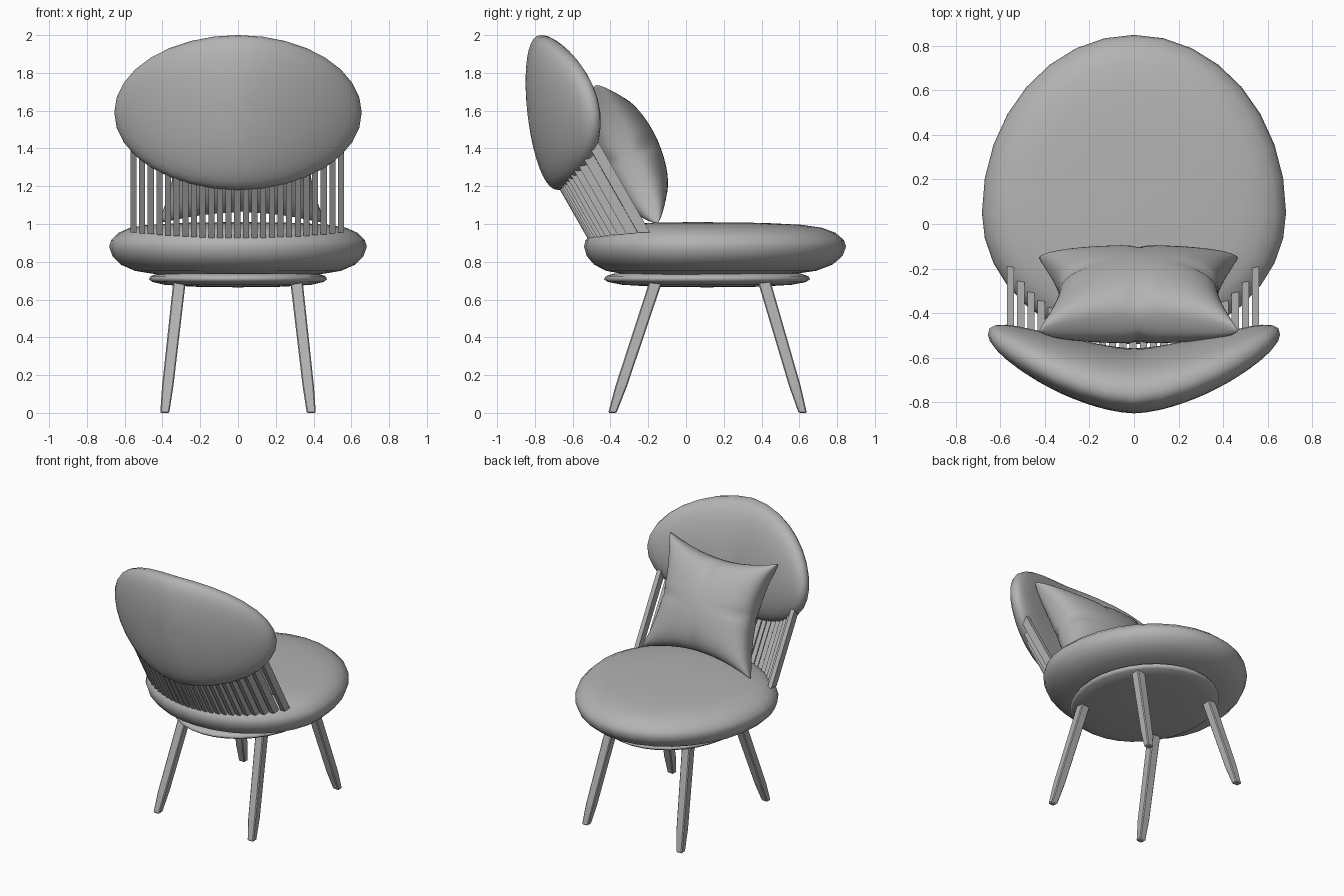
import bpy, bmesh, math
from mathutils import Vector, Matrix

if "Cube" in bpy.data.objects:
    bpy.data.objects.remove(bpy.data.objects["Cube"])

grey = bpy.data.materials.new("mid_grey")
grey.diffuse_color = (.45, .45, .45, 1)
grey.use_nodes = True
grey.node_tree.nodes["Principled BSDF"].inputs["Base Color"].default_value = grey.diffuse_color


def finish(bm, name, smooth=True):
    bmesh.ops.recalc_face_normals(bm, faces=bm.faces[:])
    me = bpy.data.meshes.new(name)
    bm.to_mesh(me)
    bm.free()
    me.materials.append(grey)
    if smooth:
        for p in me.polygons:
            p.use_smooth = True
    ob = bpy.data.objects.new(name, me)
    bpy.context.collection.objects.link(ob)
    return ob


def loft(bm, rings):
    """Skin a list of closed rings and cap both ends."""
    rows = [[bm.verts.new(p) for p in r] for r in rings]
    n = len(rows[0])
    for a, b in zip(rows, rows[1:]):
        for i in range(n):
            j = (i + 1) % n
            bm.faces.new((a[i], a[j], b[j], b[i]))
    bm.faces.new(rows[0][::-1])
    bm.faces.new(rows[-1])


def oval(name, profile, rx, y_mid, y_front, y_back, n=32):
    """Egg-shaped disc from a (radius fraction, z) profile."""
    bm = bmesh.new()
    rings = []
    for r, z in profile:
        ring = []
        for i in range(n):
            a = 2 * math.pi * i / n
            ry = (y_front - y_mid) if math.sin(a) > 0 else (y_mid - y_back)
            ring.append((rx * r * math.cos(a), y_mid + ry * r * math.sin(a), z))
        rings.append(ring)
    loft(bm, rings)
    return finish(bm, name)


def bar(name, stations, bevel):
    """Rectangular bar through (centre, half width x, half depth y) stations."""
    bm = bmesh.new()
    loft(bm, [[(c[0] + sx * hx, c[1] + sy * hy, c[2])
               for sx, sy in ((-1, -1), (1, -1), (1, 1), (-1, 1))]
              for c, hx, hy in stations])
    ob = finish(bm, name, False)
    if bevel:
        m = ob.modifiers.new("bevel", 'BEVEL')
        m.width = bevel
        m.segments = 1
    return ob


# Padded seat
oval("seat", [(.04, .73), (.4, .73), (.62, .732), (.8, .752), (.91, .785), (.975, .83),
              (1, .88), (.985, .915), (.93, .953), (.84, .98), (.7, .996),
              (.45, 1.006), (.04, 1.01)], .682, .05, .848, -.54)

# Thin dished plate under the seat
oval("under_plate", [(.04, .665), (.5, .668), (.82, .678), (.96, .693), (1, .708),
                     (.98, .724), (.9, .738), (.5, .745)], .472, .11, .658, -.435)

# Four splayed legs with tapered feet
for side, sx in (("left", -1), ("right", 1)):
    for end, y0, y1 in (("front", -.155, -.39), ("back", .41, .618)):
        top, foot = Vector((sx * .308, y0, .71)), Vector((sx * .388, y1, 0))
        bar(f"{end}_{side}_leg", [(top, .033, .034),
                                  (top.lerp(foot, .8), .030, .031),
                                  (foot, .024, .022)], .006)

# Curved, padded backrest
bm = bmesh.new()
bmesh.ops.create_uvsphere(bm, u_segments=32, v_segments=20, radius=1,
                          matrix=Matrix.Rotation(math.pi / 2, 4, 'X'))
for v in bm.verts:
    x, y, z = v.co
    t = math.copysign(abs(y) ** .85, y) * (.12 if y < 0 else .155)
    v.co = (.655 * x, -.72 - .045 * z + .225 * abs(x) ** 1.6 + t, 1.59 + .41 * z)
finish(bm, "backrest")

# Fan of parallel slats between seat and backrest
for i in range(-12, 13):
    x = i * .0458 - .004
    y = -.03 - .46 * math.sqrt(1 - (i * .0458 / .605) ** 2)
    z0 = .925 + .03 * (abs(x) / .555) ** 2
    z1 = 1.59 - .41 * math.sqrt(1 - (x / .655) ** 2) + .08
    bar(f"slat_{i + 13:02d}", [((x, y, z0), .016, .032),
                               ((x, y - .57 * (z1 - z0), z1), .016, .032)], 0)

# Scatter pillow with pinched corners, leaning on the backrest
bm = bmesh.new()
centre = Vector((.02, -.315, 1.37))
up, normal = Vector((0, -.41, .912)), Vector((0, .912, .41))
N = 32
for s in (-1, 1):
    grid = []
    for j in range(N + 1):
        row = []
        for i in range(N + 1):
            u = math.sin(math.pi / 2 * (2 * i / N - 1))
            w = math.sin(math.pi / 2 * (2 * j / N - 1))
            t = .18 * (max(0, (1 - u * u) * (1 - w * w))) ** .36
            crease = (math.exp(-(u / .07) ** 2) * abs(w) ** 3
                      + math.exp(-(w / .07) ** 2) * abs(u) ** 3)
            t *= 1 - .25 * min(crease, 1)
            px = .445 * u * (1 - .2 * (1 - w * w))
            pz = .4 * w * (1 - .2 * (1 - u * u))
            row.append(bm.verts.new(centre + Vector((px, 0, 0)) + up * pz + normal * (s * t)))
        grid.append(row)
    for j in range(N):
        for i in range(N):
            bm.faces.new((grid[j][i], grid[j][i + 1], grid[j + 1][i + 1], grid[j + 1][i]))
bmesh.ops.remove_doubles(bm, verts=bm.verts[:], dist=1e-5)
finish(bm, "pillow")
